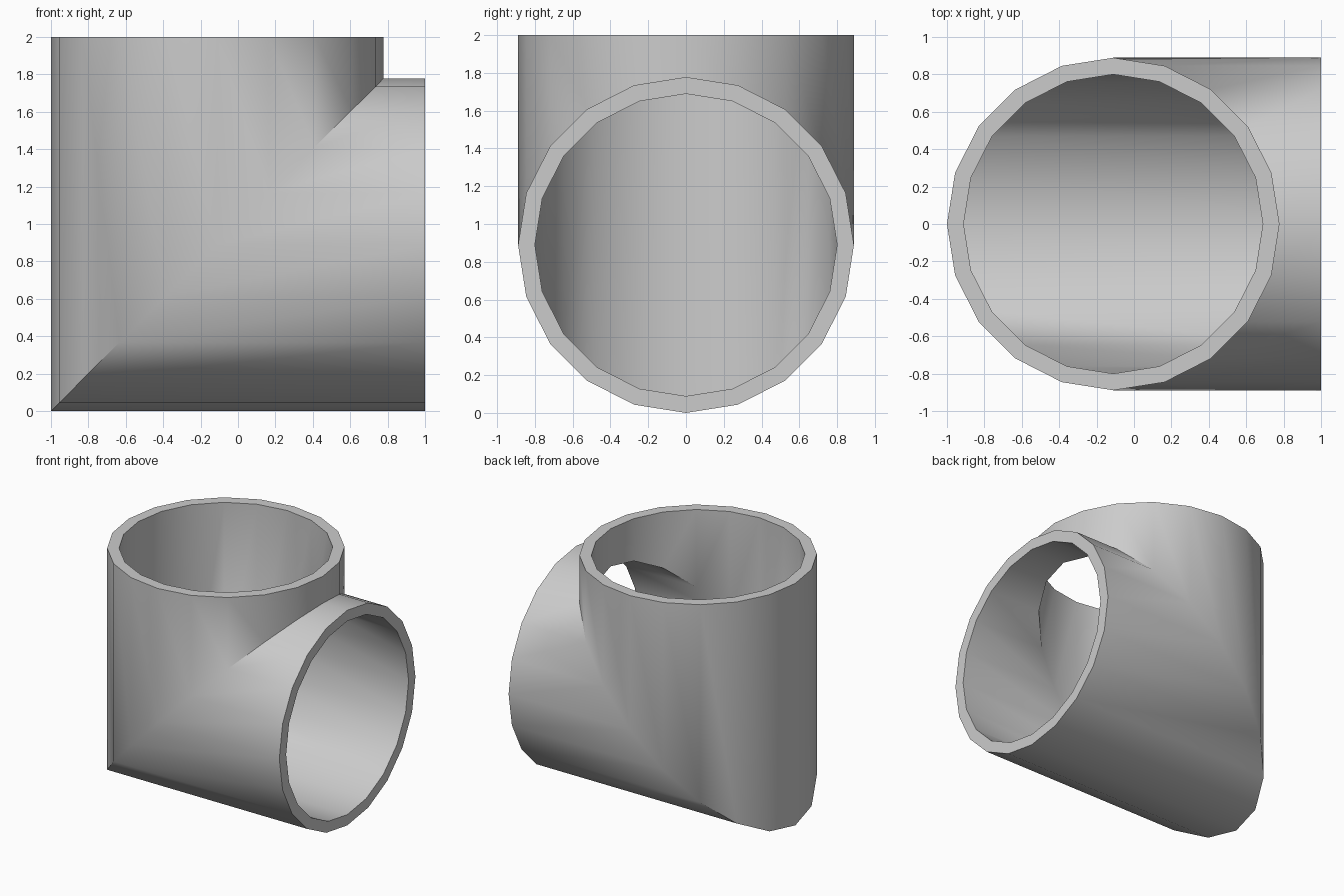
import bpy, bmesh
from math import cos, sin, pi, radians

if "Cube" in bpy.data.objects:
    bpy.data.objects.remove(bpy.data.objects["Cube"])

SIDES = 20
R_OUT, R_IN = 0.889, 0.80
CX, CZ = -0.111, 0.889   # vertical pipe axis x, horizontal pipe axis z

bm = bmesh.new()


def sections(r):
    """Rings at the top opening, the 45 degree mitre and the side opening."""
    top, mitre, end = [], [], []
    for i in range(SIDES):
        a = 2 * pi * i / SIDES
        u, v = r * cos(a), r * sin(a)
        top.append(bm.verts.new((CX + u, v, 2)))
        mitre.append(bm.verts.new((CX + u, v, CZ + u)))
        end.append(bm.verts.new((1, v, CZ + u)))
    return top, mitre, end


def bridge(a, b):
    for i in range(SIDES):
        j = (i + 1) % SIDES
        bm.faces.new((a[i], a[j], b[j], b[i]))


outer, inner = sections(R_OUT), sections(R_IN)
# outer and inner pipe walls
for rings in (outer, inner):
    bridge(rings[0], rings[1])
    bridge(rings[1], rings[2])
# flat rims at both openings
bridge(outer[0], inner[0])
bridge(outer[2], inner[2])
bmesh.ops.recalc_face_normals(bm, faces=bm.faces)

mesh = bpy.data.meshes.new("pipe_elbow")
bm.to_mesh(mesh)
bm.free()
elbow = bpy.data.objects.new("pipe_elbow", mesh)
bpy.context.collection.objects.link(elbow)
bpy.context.view_layer.objects.active = elbow
elbow.select_set(True)
bpy.ops.object.shade_smooth_by_angle(angle=radians(40))
